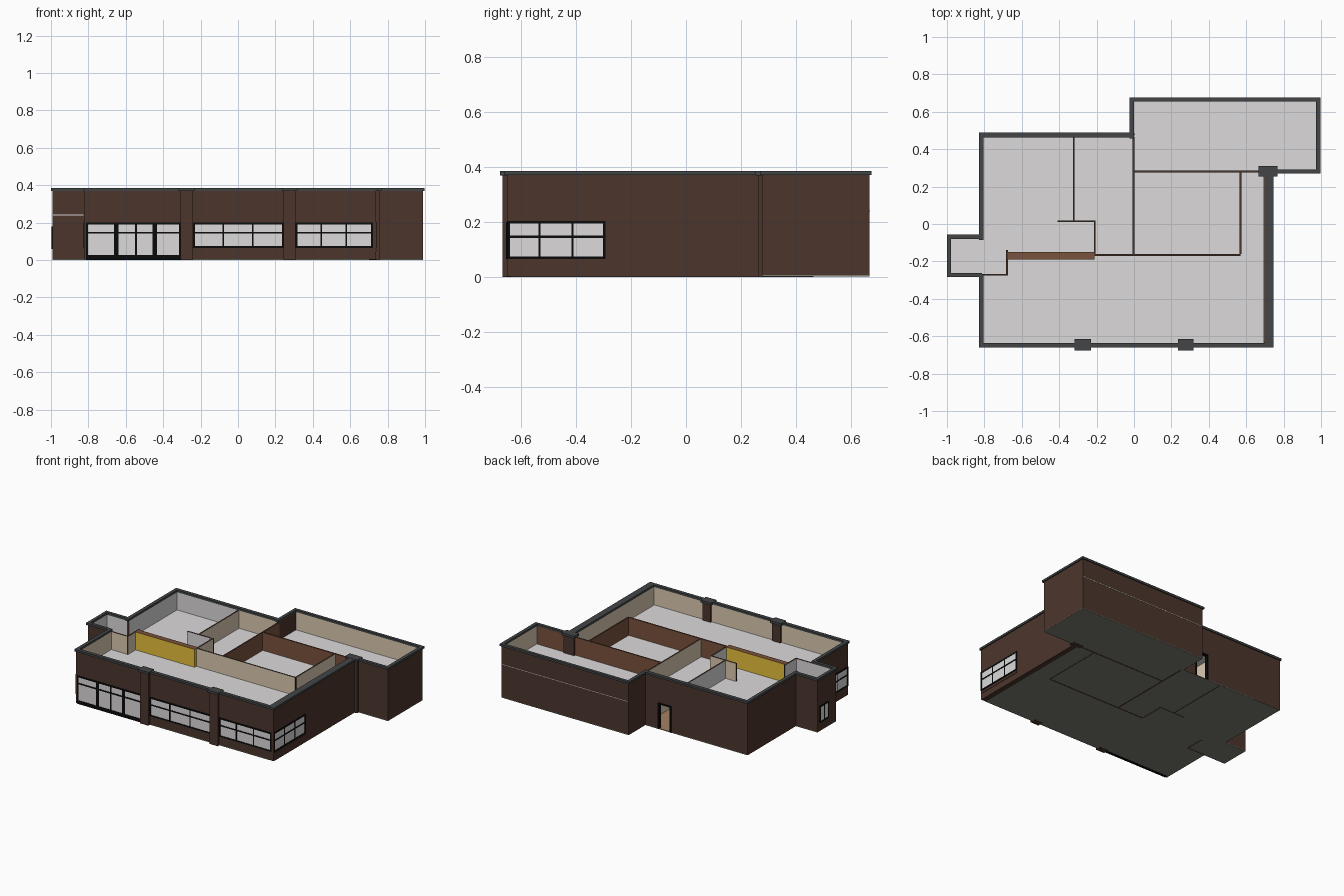
import bpy, bmesh

if "Cube" in bpy.data.objects:
    bpy.data.objects.remove(bpy.data.objects["Cube"])

def mat(name, r, g, b):
    m = bpy.data.materials.new(name)
    lin = [((c / 255 + 0.055) / 1.055) ** 2.4 if c > 10 else c / 255 / 12.92 for c in (r, g, b)]
    m.diffuse_color = (*lin, 1)
    m.use_nodes = True
    m.node_tree.nodes["Principled BSDF"].inputs["Base Color"].default_value = m.diffuse_color
    return m

MATS = {
    'brown': mat('dark brown', 75, 53, 44),
    'cap': mat('slate trim', 66, 69, 70),
    'black': mat('black frame', 10, 10, 10),
    'grey': mat('light grey', 220, 218, 219),
    'beige': mat('beige plaster', 220, 204, 178),
    'yellow': mat('yellow panel', 255, 212, 66),
    'wood': mat('wood brown', 122, 82, 60),
    'slab': mat('slab grey', 126, 126, 116),
    'tan': mat('tan floor', 165, 130, 98),
}
TOP, BASE, ROOF = 0.37, 0.002, 0.385

def boxes(name, parts, main, **faces):
    """One object from boxes (x0,x1,y0,y1,z0,z1); faces px,nx,py,ny,top can get their own colour."""
    keys = [main] + [k for k in dict.fromkeys(faces.values()) if k != main]
    bm = bmesh.new()
    for x0, x1, y0, y1, z0, z1 in parts:
        vs = bmesh.ops.create_cube(bm, size=1)['verts']
        for v in vs:
            v.co.x = x1 if v.co.x > 0 else x0
            v.co.y = y1 if v.co.y > 0 else y0
            v.co.z = z1 if v.co.z > 0 else z0
    bm.normal_update()
    for f in bm.faces:
        n = f.normal
        side = ('px' if n.x > .5 else 'nx' if n.x < -.5 else 'py' if n.y > .5
                else 'ny' if n.y < -.5 else 'top' if n.z > .5 else 'bottom')
        f.material_index = keys.index(faces.get(side, main))
    me = bpy.data.meshes.new(name)
    bm.to_mesh(me)
    bm.free()
    for k in keys:
        me.materials.append(MATS[k])
    ob = bpy.data.objects.new(name, me)
    bpy.context.collection.objects.link(ob)
    return ob

def span(axis, a0, a1, d0, d1, z0, z1):
    """Box running along an axis: a = along the wall, d = through it."""
    d0, d1 = min(d0, d1), max(d0, d1)
    return (a0, a1, d0, d1, z0, z1) if axis == 'x' else (d0, d1, a0, a1, z0, z1)

def wall(name, axis, a0, a1, d0, d1, openings=(), z0=BASE, cap=True, out=0, main='brown', **faces):
    parts, a = [], a0
    for o0, o1, h0, h1 in openings:
        if o0 > a:
            parts.append(span(axis, a, o0, d0, d1, z0, TOP))
        if h0 > z0:
            parts.append(span(axis, o0, o1, d0, d1, z0, h0))
        parts.append(span(axis, o0, o1, d0, d1, h1, TOP))
        a = o1
    if a < a1:
        parts.append(span(axis, a, a1, d0, d1, z0, TOP))
    boxes(name, parts, main, **faces)
    if cap:
        # Cap overhangs more on the outer side
        out = out or (1 if d0 + d1 > 0 else -1)
        lo, hi = (0.002, 0.008) if out > 0 else (0.008, 0.002)
        boxes(name + '_cap', [span(axis, a0 - .008, a1 + .008, d0 - lo, d1 + hi, TOP, ROOF)], 'cap')

def window(name, axis, out, inn, a0, a1, z0, z1, mullions, rails, glass=True):
    """Black frame with (position, width) mullions and rails, plus a pane."""
    s, w = (1 if out > inn else -1), 0.01
    d0, d1 = out + s * 0.004, inn - s * 0.003
    bars = [span(axis, a0, a1, d0, d1, z1 - w, z1)]
    for p, t in [(a0 + w / 2, w), (a1 - w / 2, w)] + mullions:
        bars.append(span(axis, p - t / 2, p + t / 2, d0, d1, z0, z1))
    for p, t in rails:
        bars.append(span(axis, a0, a1, d0, d1, p - t / 2, p + t / 2))
    boxes(name + '_frame', bars, 'black')
    if glass:
        boxes(name + '_glass', [span(axis, a0 + .002, a1 - .002, out + s * 0.002, inn, z0 + .003, z1 - .003)], 'grey')

# Ground slab, and the ceiling deck part-way up the walls
PLAN = [(-0.822, 0.70, -0.652, 0.48), (-0.015, 0.99, 0.48, 0.668),
        (0.70, 0.99, 0.277, 0.48), (-0.992, -0.822, -0.276, -0.065)]
boxes('ground_slab', [(*p, 0.001, 0.006) for p in PLAN], 'slab', top='tan')
boxes('ceiling_deck', [(a + .004, b - .004, c + .004, d - .004 + (.008 if d == 0.48 and a == .70 else 0),
                        0.236, 0.242) for a, b, c, d in
                       PLAN[:2] + [(0.69, 0.99, 0.277, 0.48), (-0.992, -0.81, -0.276, -0.065),
                                   (0.0, 0.98, 0.46, 0.50)]], 'grey')

# Outer walls
W0, W1 = 0.065, 0.2
wall('front_wall', 'x', -0.822, 0.737, -0.652, -0.637,
     [(-0.81, -0.305, 0, W1), (-0.235, 0.245, W0, W1), (0.31, 0.72, W0, W1)], py='beige')
wall('left_front_wall', 'y', -0.637, -0.276, -0.822, -0.807, [(-0.637, -0.30, W0, W1)], px='beige')
wall('right_wall', 'y', -0.637, 0.277, 0.70, 0.737, [(-0.637, -0.293, W0, W1)], z0=0, nx='beige')
wall('annex_front_wall', 'x', -0.992, -0.822, -0.276, -0.264, py='grey')
wall('annex_left_wall', 'y', -0.264, -0.078, -0.992, -0.98, [(-0.19, -0.09, 0.06, 0.18)], px='grey')
wall('annex_back_wall', 'x', -0.992, -0.822, -0.078, -0.065, out=1, ny='grey')
wall('left_back_wall', 'y', -0.078, 0.465, -0.822, -0.807, px='grey')
wall('back_wall_left_room', 'x', -0.822, -0.32, 0.465, 0.48, ny='grey')
wall('back_wall_middle_room', 'x', -0.32, -0.015, 0.465, 0.48, [(-0.22, -0.115, 0, 0.19)], ny='beige')
wall('wing_left_wall', 'y', 0.465, 0.657, -0.015, -0.002)
wall('wing_back_wall', 'x', -0.015, 0.99, 0.657, 0.668, ny='beige')
wall('wing_right_wall', 'y', 0.277, 0.657, 0.976, 0.99, nx='beige')
wall('wing_front_wall', 'x', 0.737, 0.976, 0.277, 0.289, out=-1, py='wood')

# Pilasters with caps
for i, (x0, x1, y0, y1) in enumerate([(-0.308, -0.24, -0.668, -0.625), (0.243, 0.308, -0.668, -0.625),
                                      (0.675, 0.757, 0.262, 0.30)]):
    boxes(f'pilaster_{i + 1}', [(x0, x1, y0, y1, 0, TOP)], 'brown')
    e = 0.009
    boxes(f'pilaster_cap_{i + 1}', [(x0 - e, x1 + e, y0 - e, y1 + e, TOP - .001, ROOF + .001)], 'cap')

# Windows and entrance
T, R = 0.008, [(W0 + 0.005, 0.01), (0.146, 0.009)]
window('entrance', 'x', -0.652, -0.637, -0.812, -0.305, 0, W1,
       [(-0.65, 0.024), (-0.545, 0.01), (-0.445, 0.024)], [(0.013, 0.026), (0.146, 0.01)])
window('front_middle_window', 'x', -0.652, -0.637, -0.24, 0.246, W0, W1, [(-0.08, T), (0.08, T)], R)
window('front_right_window', 'x', -0.652, -0.637, 0.308, 0.722, W0, W1, [(0.445, T), (0.58, T)], R)
window('right_window', 'y', 0.737, 0.70, -0.6515, -0.293, W0, W1 + .004, [(-0.533, T), (-0.413, T)], R)
window('left_window', 'y', -0.822, -0.807, -0.6515, -0.30, W0, W1 + .004, [(-0.533, T), (-0.413, T)], R)
window('annex_window', 'y', -0.992, -0.98, -0.19, -0.09, 0.06, 0.18, [(-0.14, T)], [(0.065, 0.01)])
window('back_door', 'x', 0.48, 0.465, -0.22, -0.115, 0.002, 0.19, [], [], glass=False)
boxes('right_window_sill', [(0.737, 0.740, -0.65, -0.293, 0.045, 0.06)], 'brown')

# Thin pale deck edges showing on the outside
boxes('annex_deck_edge', [(-0.99, -0.826, -0.278, -0.274, 0.238, 0.242)], 'grey')
boxes('wing_deck_edge', [(-0.01, 0.985, 0.665, 0.670, 0.238, 0.242)], 'grey')

# Interior partitions: brown cut edges, coloured sides
def partition(name, axis, a0, a1, d, **faces):
    wall(name, axis, a0, a1, d - 0.005, d + 0.005, z0=0, cap=False, **faces)

partition('lobby_partition', 'x', -0.21, 0.57, -0.165, ny='beige', py='wood')
partition('inner_room_right', 'y', -0.16, 0.276, 0.57, px='beige', nx='wood')
partition('wing_partition', 'x', 0.0, 0.70, 0.281, py='wood', ny='wood')
partition('middle_room_right', 'y', -0.16, 0.465, -0.003, nx='beige', px='wood')
partition('middle_room_left', 'y', 0.020, 0.465, -0.322, px='beige', nx='grey')
partition('nook_back', 'x', -0.41, -0.205, 0.015, py='beige', ny='grey')
partition('nook_right', 'y', -0.16, 0.010, -0.21, px='beige', nx='grey')
partition('annex_partition_front', 'x', -0.822, -0.68, -0.271, ny='beige', py='grey')
partition('annex_partition_right', 'y', -0.276, -0.14, -0.68, px='beige', nx='grey')

# Yellow feature wall with wooden top
boxes('feature_wall', [(-0.675, -0.21, -0.19, -0.15, BASE, TOP)], 'yellow', top='wood')
